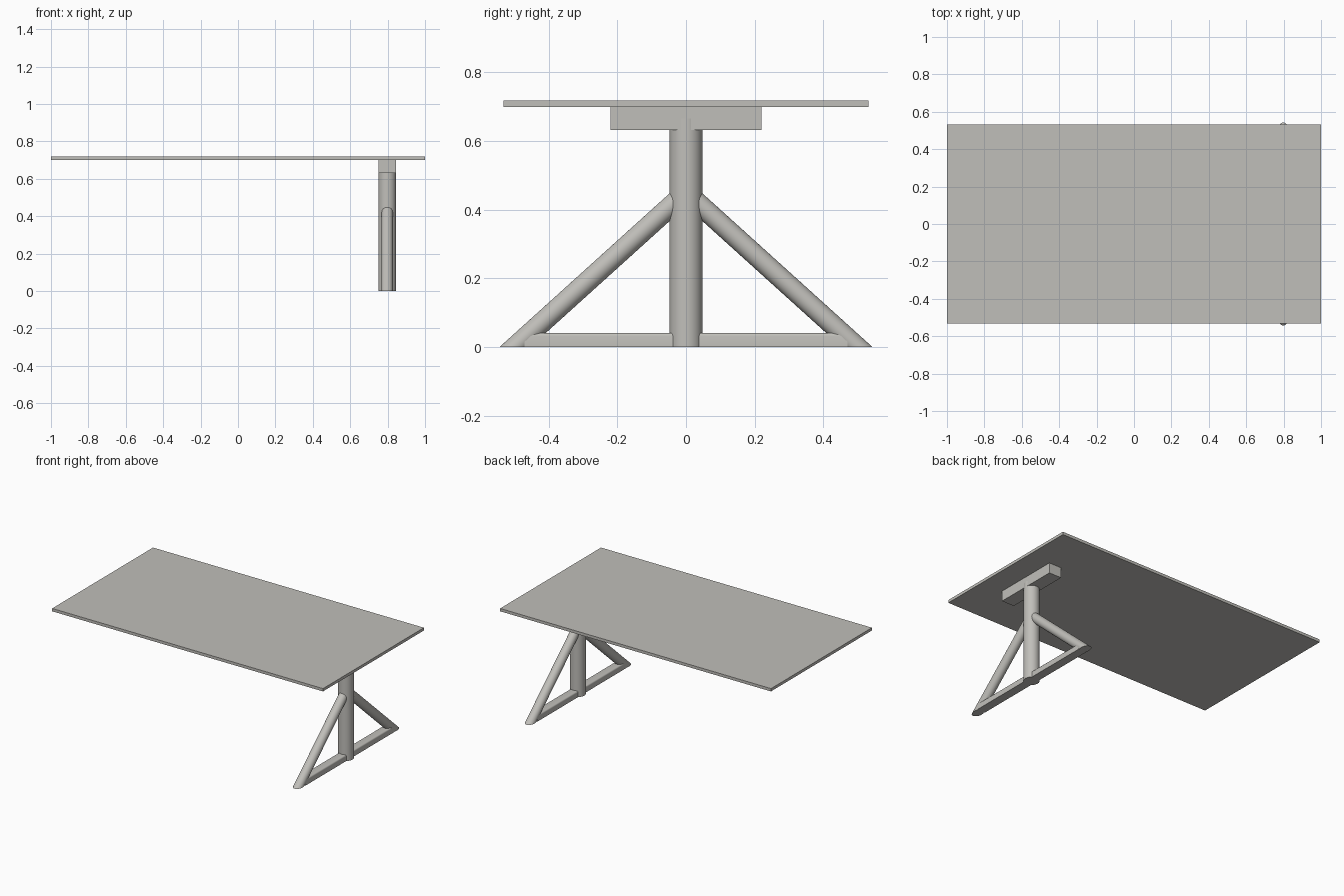
import bpy, bmesh, math
from mathutils import Vector

cube = bpy.data.objects.get("Cube")
if cube:
    bpy.data.objects.remove(cube, do_unlink=True)

LEG_X = 0.798

grey = bpy.data.materials.new("warm grey")
COLOUR = (0.53, 0.52, 0.49, 1)
grey.diffuse_color = COLOUR
grey.use_nodes = True
grey.node_tree.nodes["Principled BSDF"].inputs["Base Color"].default_value = COLOUR


def finish(name, bm, smooth=False):
    bmesh.ops.recalc_face_normals(bm, faces=bm.faces)
    mesh = bpy.data.meshes.new(name)
    bm.to_mesh(mesh)
    bm.free()
    obj = bpy.data.objects.new(name, mesh)
    bpy.context.collection.objects.link(obj)
    mesh.materials.append(grey)
    if smooth:
        bpy.ops.object.select_all(action='DESELECT')
        obj.select_set(True)
        bpy.context.view_layer.objects.active = obj
        bpy.ops.object.shade_smooth_by_angle(angle=math.radians(35))
    return obj


def box_mesh(lo, hi):
    bm = bmesh.new()
    bmesh.ops.create_cube(bm, size=1)
    lo, hi = Vector(lo), Vector(hi)
    for v in bm.verts:
        v.co = (lo + hi) / 2 + v.co * (hi - lo)
    return bm


def tube_mesh(a, b, radius, sides=48):
    a, b = Vector(a), Vector(b)
    bm = bmesh.new()
    bmesh.ops.create_cone(bm, cap_ends=True, segments=sides, radius1=radius,
                          radius2=radius, depth=(b - a).length)
    turn = (b - a).to_track_quat('Z', 'Y').to_matrix()
    for v in bm.verts:
        v.co = turn @ v.co + (a + b) / 2
    return bm


# Thin rectangular top
finish("table_top", box_mesh((-1, -0.532, 0.699), (1, 0.532, 0.718)))

# Bracket block between the post and the top
finish("top_bracket", box_mesh((LEG_X - 0.0455, -0.22, 0.631),
                               (LEG_X + 0.0455, 0.22, 0.699)))

# Round post
finish("post", tube_mesh((LEG_X, 0, 0), (LEG_X, 0, 0.665), 0.048), True)

# Foot bar with softened upper edges and a flat underside
bm = box_mesh((LEG_X - 0.029, -0.47, 0), (LEG_X + 0.029, 0.47, 0.041))
upper = [e for e in bm.edges if all(v.co.z > 0.03 for v in e.verts)
         and abs(e.verts[0].co.y - e.verts[1].co.y) > 0.5]
bmesh.ops.bevel(bm, geom=upper, offset=0.009, segments=3, profile=0.5,
                affect='EDGES')
finish("foot_bar", bm, True)

# Diagonal braces, trimmed flat on the floor and buried in the post
SLOPE = 0.9036
for side, name in ((-1, "front_brace"), (1, "back_brace")):
    def on_axis(y):
        return (LEG_X, side * y, (0.498 - y) * SLOPE)
    bm = tube_mesh(on_axis(0.60), on_axis(0.025), 0.030)
    cut = bmesh.ops.bisect_plane(bm, geom=bm.verts[:] + bm.edges[:] + bm.faces[:],
                                 plane_co=(0, 0, 0), plane_no=(0, 0, 1),
                                 clear_inner=True)
    rim = [e for e in cut["geom_cut"] if isinstance(e, bmesh.types.BMEdge)]
    bmesh.ops.holes_fill(bm, edges=rim, sides=0)
    finish(name, bm, True)
